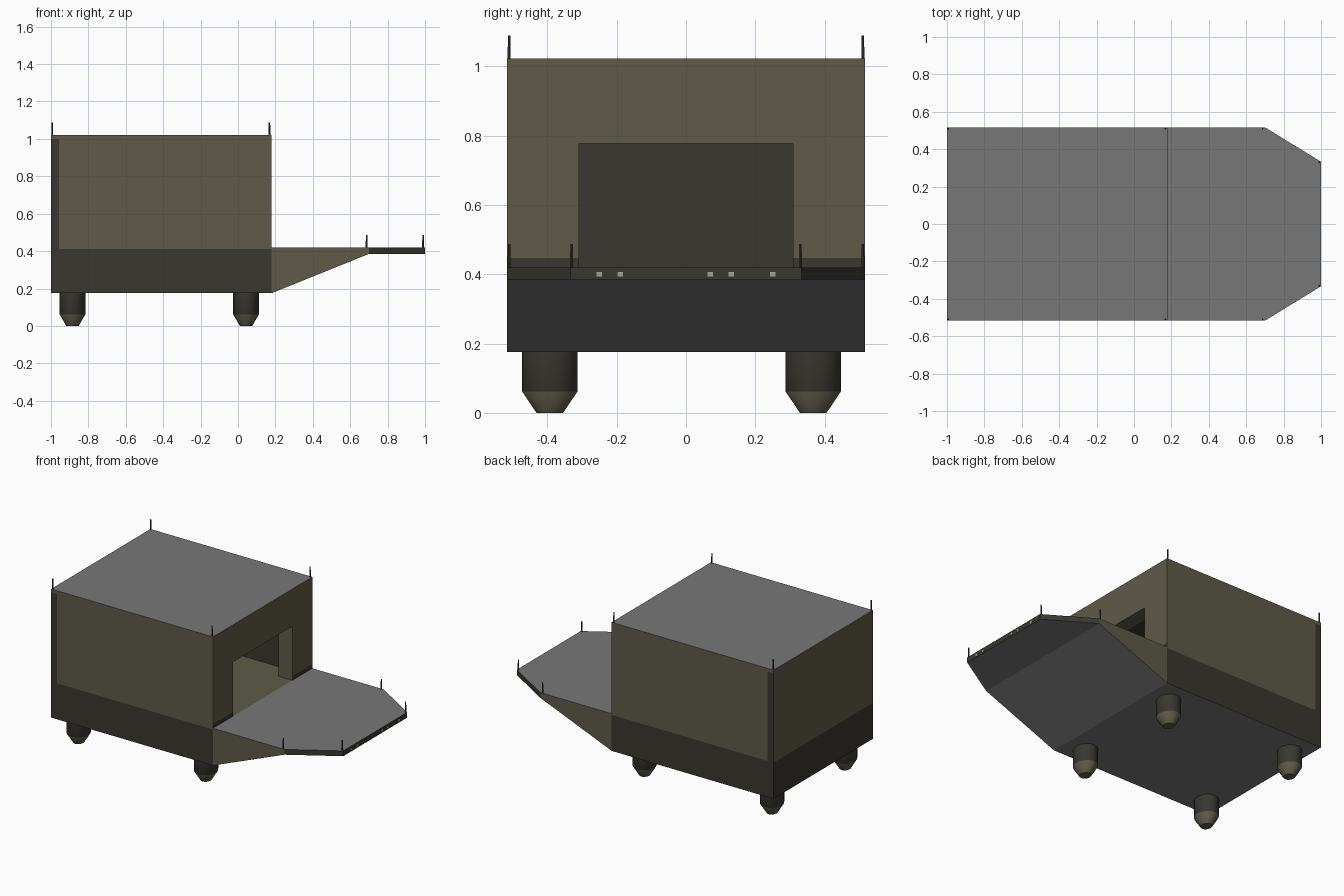
import bpy, bmesh, math
from mathutils import Vector

if "Cube" in bpy.data.objects:
    bpy.data.objects.remove(bpy.data.objects["Cube"])


def mat(name, c):
    m = bpy.data.materials.new(name)
    m.diffuse_color = (*c, 1)
    m.use_nodes = True
    m.node_tree.nodes["Principled BSDF"].inputs["Base Color"].default_value = m.diffuse_color
    return m


OLIVE = mat("olive", (0.112, 0.104, 0.065))
DARK = mat("dark olive", (0.040, 0.038, 0.029))
GREY = mat("grey", (0.185, 0.185, 0.185))
CREAM = mat("pale lamp", (0.40, 0.39, 0.32))
ALL = [OLIVE, DARK, GREY, CREAM]


def finish(name, bm, mats=ALL):
    me = bpy.data.meshes.new(name)
    bm.to_mesh(me)
    bm.free()
    for m in mats:
        me.materials.append(m)
    ob = bpy.data.objects.new(name, me)
    bpy.context.collection.objects.link(ob)
    return ob


def box_bm(lo, hi):
    bm = bmesh.new()
    bmesh.ops.create_cube(bm, size=1)
    for v in bm.verts:
        v.co = Vector([lo[i] + (v.co[i] + 0.5) * (hi[i] - lo[i]) for i in range(3)])
    return bm


# Hull: a box hollowed by the room and the doorway
hull = finish("hull", box_bm((-1, -.517, .175), (.18, .517, 1.022)))
cutters = [finish("room_cutter", box_bm((-.9, -.42, .42), (.08, .42, .92))),
           finish("door_cutter", box_bm((0, -.309, .42), (.3, .309, .777)))]
for c in cutters:
    c.hide_render = True
    md = hull.modifiers.new("cut", 'BOOLEAN')
    md.operation = 'DIFFERENCE'
    md.solver = 'EXACT'
    md.object = c
bpy.context.view_layer.update()
dg = bpy.context.evaluated_depsgraph_get()
me = bpy.data.meshes.new_from_object(hull.evaluated_get(dg))
hull.modifiers.clear()
hull.data = me
for c in cutters:
    bpy.data.objects.remove(c)

# Hull paint: dark skirt, dark rear corner strips, grey roof and belly
bm = bmesh.new()
bm.from_mesh(me)
for co, no in (((0, 0, .412), (0, 0, 1)), ((0, 0, .447), (0, 0, 1)),
               ((-.957, 0, 0), (1, 0, 0)), ((0, 0, 1.0), (0, 0, 1))):
    bmesh.ops.bisect_plane(bm, geom=bm.verts[:] + bm.edges[:] + bm.faces[:],
                           plane_co=co, plane_no=no)
bm.normal_update()
for f in bm.faces:
    c, n = f.calc_center_median(), f.normal
    inside = -.95 < c.x < .1 and abs(c.y) < .45 and .3 < c.z < 1
    k = 0
    if inside:
        k = 0 if n.z > .5 else 1
    elif abs(n.z) > .5 and (c.z > 1.01 or c.z < .2):
        k = 2
    elif c.z < .412 or (n.x > .5 and c.z < .447):
        k = 1
    elif abs(n.y) > .5 and c.x < -.957 and c.z < 1.0:
        k = 1
    f.material_index = k
    f.smooth = False
me.materials.clear()
for m in ALL:
    me.materials.append(m)
bm.to_mesh(me)
bm.free()

# Deck: wedge with a clipped front lip
outline = [(.18, -.517, .175), (.7, -.517, .385), (1, -.333, .385),
           (1, .333, .385), (.7, .517, .385), (.18, .517, .175)]
bm = bmesh.new()
low = [bm.verts.new(p) for p in outline]
top = [bm.verts.new((x, y, .42)) for x, y, z in outline]
bm.faces.new(top).material_index = 2
bm.faces.new([low[0], low[5], low[4], low[1]]).material_index = 2
bm.faces.new([low[1], low[4], low[3], low[2]]).material_index = 2
for i in range(5):
    f = bm.faces.new([low[i], low[i + 1], top[i + 1], top[i]])
    f.material_index = 0 if i in (0, 4) else 1
bmesh.ops.recalc_face_normals(bm, faces=bm.faces[:])
finish("deck", bm)

# Small lamps along the deck lip
for i, y in enumerate((-.25, -.19, .07, .13, .25)):
    finish(f"lip_lamp_{i}", box_bm((.999, y - .008, .394), (1.001, y + .008, .407)), [CREAM])


def turned(name, x, y, rings, n, sy, mats):
    """Stack of rings (radius, z), capped; faces coloured per segment."""
    bm = bmesh.new()
    loops = []
    for r, z in rings:
        loops.append([bm.verts.new((x + r * math.cos(2 * math.pi * i / n),
                                    y + sy * r * math.sin(2 * math.pi * i / n), z))
                      for i in range(n)])
    for s, (a, b) in enumerate(zip(loops, loops[1:])):
        for i in range(n):
            f = bm.faces.new([a[i], a[(i + 1) % n], b[(i + 1) % n], b[i]])
            f.material_index = min(s, len(mats) - 1)
            f.smooth = n > 6
    bm.faces.new(loops[0][::-1])
    bm.faces.new(loops[-1]).material_index = len(mats) - 1
    for e in bm.edges:
        if len(e.link_faces) == 2 and e.calc_face_angle(0) > math.radians(29):
            e.smooth = False
    return finish(name, bm, mats)


# Feet with tapered tips
for i, x in enumerate((-.885, .043)):
    for j, y in enumerate((-.393, .367)):
        turned(f"foot_{i}_{j}", x, y, [(.033, 0), (.069, .062), (.069, .18)],
               16, 1.16, [OLIVE, DARK])

# Corner rods on the roof and the deck
for i, (x, y, z) in enumerate(((-.993, .51, 1.02), (.168, .51, 1.02),
                               (.688, .51, .418), (.99, .33, .418))):
    for s in (-1, 1):
        turned(f"rod_{i}_{'left' if s < 0 else 'right'}", x, s * y,
               [(.005, z), (.005, z + .035), (.004, z + .069)], 6, 1, [DARK])
